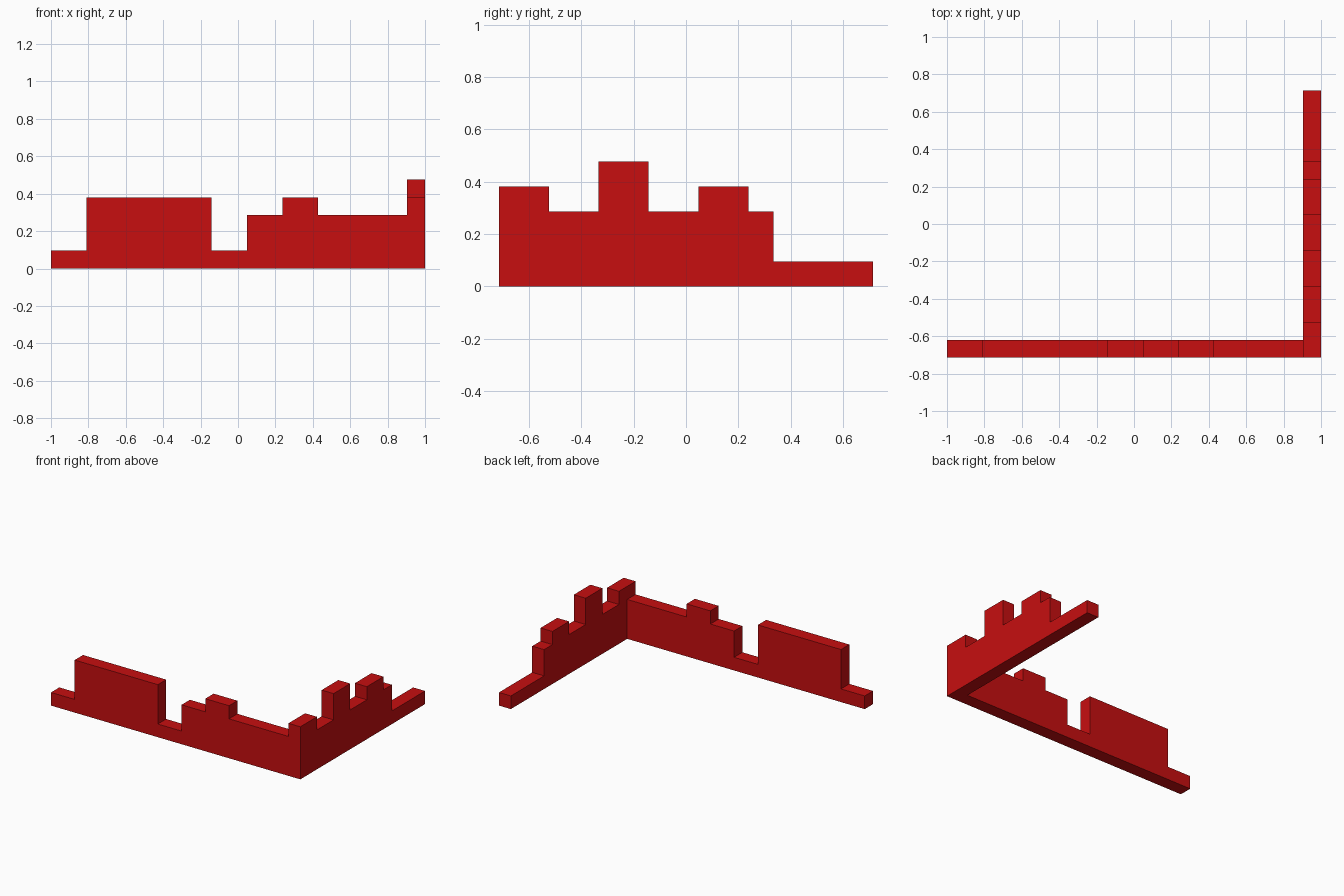
import bpy
import bmesh
from mathutils import Vector

cube = bpy.data.objects.get("Cube")
if cube:
    bpy.data.objects.remove(cube, do_unlink=True)

U = 2 / 21                       # one block module
X0, Y0 = -1.0, -7.5 * U          # outer corner of the plan

red = bpy.data.materials.new("brick red")
red.use_nodes = True
colour = (0.57, 0.0045, 0.005, 1)
red.diffuse_color = colour
red.node_tree.nodes["Principled BSDF"].inputs["Base Color"].default_value = colour


def stepped_wall(name, steps, origin, along, across):
    """Extrude a stepped silhouette; steps are (length, height) in modules."""
    origin, along, across = Vector(origin), Vector(along), Vector(across)
    outline, pos = [(0, 0)], 0
    for length, height in steps:
        outline += [(pos, height), (pos + length, height)]
        pos += length
    outline.append((pos, 0))

    bm = bmesh.new()
    verts = [bm.verts.new(origin + along * (a * U) + Vector((0, 0, h * U)))
             for a, h in outline]
    face = bm.faces.new(verts)
    new = bmesh.ops.extrude_face_region(bm, geom=[face])["geom"]
    bmesh.ops.translate(bm, vec=across * U,
                        verts=[v for v in new if isinstance(v, bmesh.types.BMVert)])
    bmesh.ops.recalc_face_normals(bm, faces=bm.faces[:])
    mesh = bpy.data.meshes.new(name)
    bm.to_mesh(mesh)
    bm.free()
    mesh.materials.append(red)
    obj = bpy.data.objects.new(name, mesh)
    bpy.context.collection.objects.link(obj)
    return obj


# Long front wall, from its free end up to the corner
stepped_wall("front_wall",
             [(2, 1), (7, 4), (2, 1), (2, 3), (2, 4), (5, 3)],
             (X0, Y0, 0), (1, 0, 0), (0, 1, 0))

# Side wall, from the corner to the back
stepped_wall("side_wall",
             [(2, 4), (2, 3), (2, 5), (2, 3), (2, 4), (1, 3), (4, 1)],
             (1 - U, Y0, 0), (0, 1, 0), (1, 0, 0))
